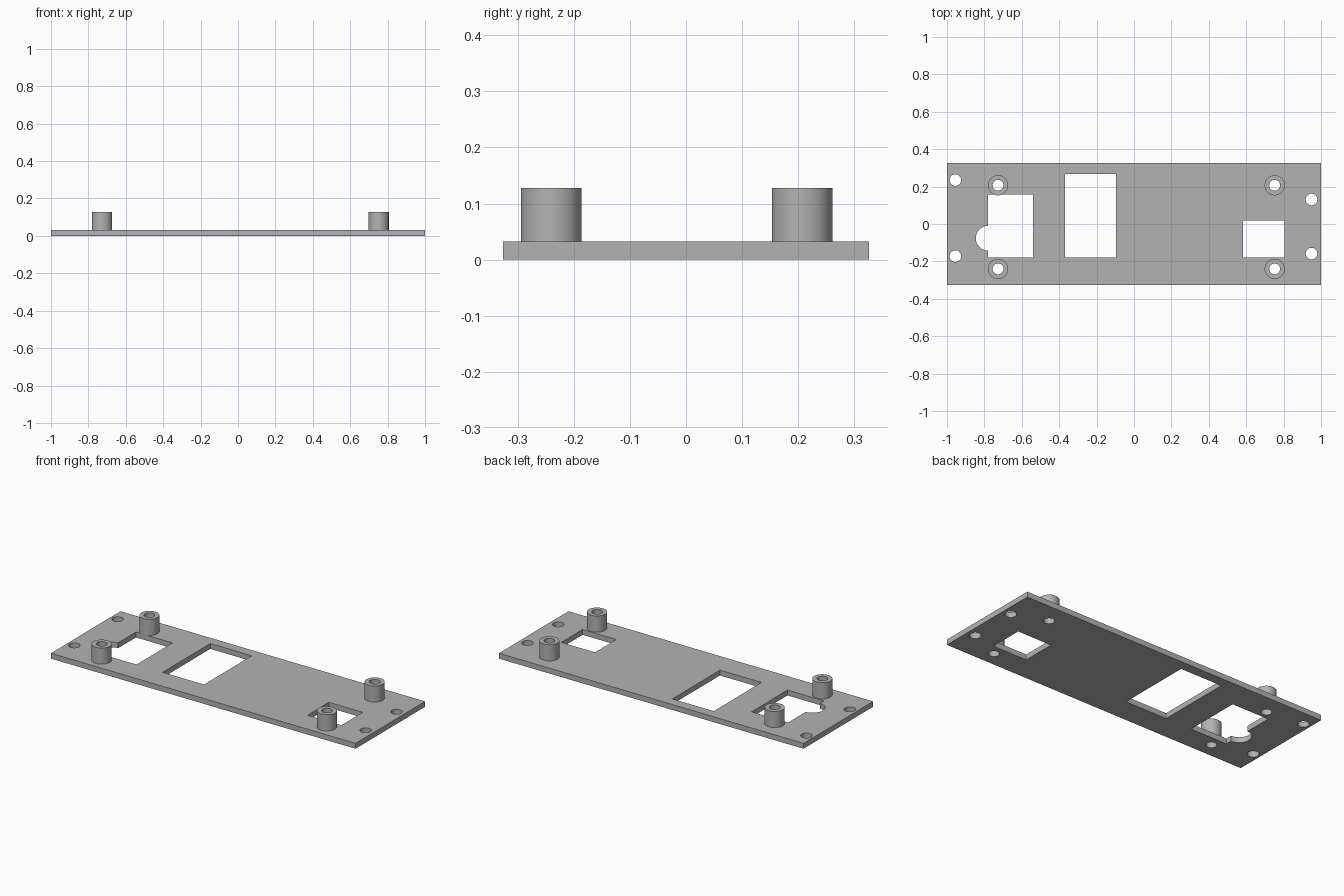
import bpy, bmesh
from math import cos, sin, pi, radians

cube = bpy.data.objects.get("Cube")
if cube:
    bpy.data.objects.remove(cube, do_unlink=True)

grey = bpy.data.materials.new("plain grey")
grey.use_nodes = True
colour = (0.45, 0.45, 0.45, 1)
grey.diffuse_color = colour
grey.node_tree.nodes["Principled BSDF"].inputs["Base Color"].default_value = colour

PLATE_TOP, POST_TOP = 0.032, 0.128
POST_RADIUS, BORE_RADIUS, SCREW_RADIUS = 0.054, 0.029, 0.031


def arc(x, y, r, start=0, sweep=2 * pi, steps=48):
    return [(x + r * cos(start + sweep * i / steps),
             y + r * sin(start + sweep * i / steps)) for i in range(steps)]


def rect(x0, x1, y0, y1):
    return [(x0, y0), (x1, y0), (x1, y1), (x0, y1)]


def extrude_profile(name, loops, z0, z1):
    """Fill the first loop, leave the others as holes, and extrude from z0 to z1."""
    curve = bpy.data.curves.new(name, 'CURVE')
    curve.dimensions = '2D'
    curve.fill_mode = 'BOTH'
    curve.extrude = (z1 - z0) / 2
    for loop in loops:
        spline = curve.splines.new('POLY')
        spline.points.add(len(loop) - 1)
        for point, (x, y) in zip(spline.points, loop):
            point.co = (x, y, 0, 1)
        spline.use_cyclic_u = True
    obj = bpy.data.objects.new(name, curve)
    bpy.context.collection.objects.link(obj)
    bpy.ops.object.select_all(action='DESELECT')
    obj.select_set(True)
    bpy.context.view_layer.objects.active = obj
    bpy.ops.object.convert(target='MESH')
    obj = bpy.context.object

    # Weld the caps to the walls and lift into place
    bm = bmesh.new()
    bm.from_mesh(obj.data)
    bmesh.ops.remove_doubles(bm, verts=bm.verts, dist=0.0001)
    bmesh.ops.recalc_face_normals(bm, faces=bm.faces)
    bmesh.ops.translate(bm, verts=bm.verts, vec=(0, 0, (z0 + z1) / 2))
    bm.to_mesh(obj.data)
    bm.free()
    obj.data.materials.clear()
    obj.data.materials.append(grey)
    bpy.ops.object.shade_smooth_by_angle(angle=radians(30))
    return obj


posts = {"back_left_post": (0.752, 0.207), "front_left_post": (0.752, -0.24),
         "back_right_post": (-0.727, 0.207), "front_right_post": (-0.727, -0.24)}
screw_holes = [(-0.955, 0.235), (-0.955, -0.172), (0.949, 0.131), (0.949, -0.158)]

# Window with a half-round notch in its outer side
notched_window = rect(-0.78, -0.54, -0.18, 0.157)
notched_window += arc(-0.78, -0.076, 0.066, pi / 2, pi, 24) + [(-0.78, -0.142)]

# Base plate with windows, screw holes and post bores
loops = [rect(-1, 1, -0.326, 0.326), notched_window,
         rect(-0.369, -0.097, -0.18, 0.267), rect(0.583, 0.805, -0.18, 0.02)]
loops += [arc(x, y, SCREW_RADIUS) for x, y in screw_holes]
loops += [arc(x, y, BORE_RADIUS) for x, y in posts.values()]
extrude_profile("base_plate", loops, 0, PLATE_TOP)

# Hollow mounting posts
for name, (x, y) in posts.items():
    extrude_profile(name, [arc(x, y, POST_RADIUS), arc(x, y, BORE_RADIUS)],
                    PLATE_TOP, POST_TOP)
